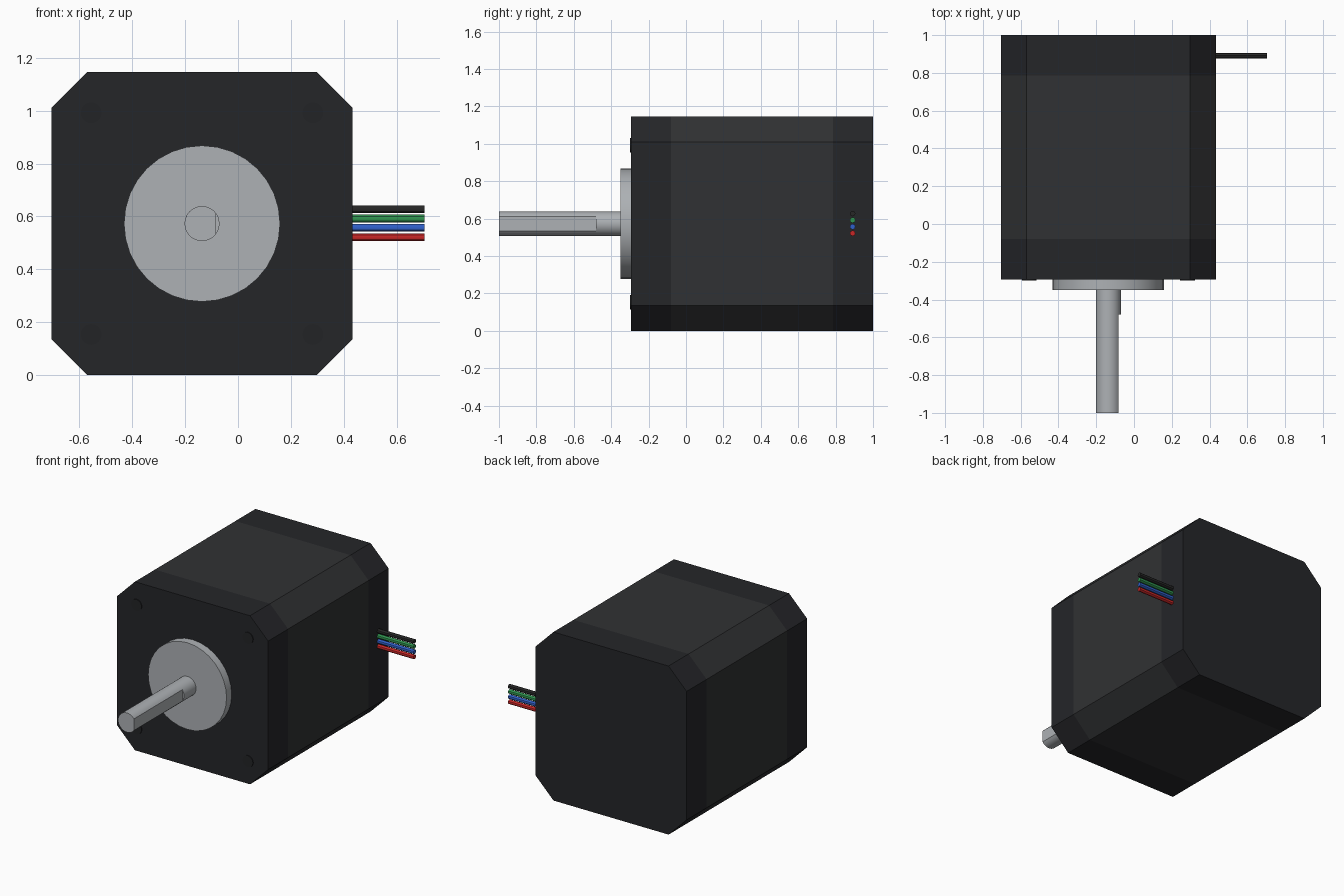
import bpy, math
from math import cos, sin, pi

if "Cube" in bpy.data.objects:
    bpy.data.objects.remove(bpy.data.objects["Cube"])

CX, CZ, H = -0.136, 0.573, 0.0
HX, HZ, CH = 0.569, 0.573, 0.136   # body half sizes and corner chamfer


def material(name, rgb):
    m = bpy.data.materials.new(name)
    m.diffuse_color = (*rgb, 1)
    m.use_nodes = True
    m.node_tree.nodes["Principled BSDF"].inputs["Base Color"].default_value = m.diffuse_color
    return m


def prism(name, profile, a, b, mat, axis='Y', smooth=False):
    """Extrude a closed 2D profile from a to b along the Y axis (x, z) or X axis (y, z)."""
    n = len(profile)
    place = (lambda u, v, d: (u, d, v)) if axis == 'Y' else (lambda u, v, d: (d, u, v))
    verts = [place(u, v, d) for d in (a, b) for u, v in profile]
    faces = [(i, (i + 1) % n, n + (i + 1) % n, n + i) for i in range(n)]
    faces += [tuple(reversed(range(n))), tuple(range(n, 2 * n))]
    if axis == 'Y':
        pass
    else:
        faces = [tuple(f) for f in faces]
    me = bpy.data.meshes.new(name)
    me.from_pydata(verts, [], faces)
    # make every face point outwards
    import bmesh
    bm = bmesh.new()
    bm.from_mesh(me)
    bmesh.ops.recalc_face_normals(bm, faces=bm.faces)
    bm.to_mesh(me)
    bm.free()
    me.materials.append(mat)
    ob = bpy.data.objects.new(name, me)
    bpy.context.collection.objects.link(ob)
    if smooth:
        bpy.ops.object.select_all(action='DESELECT')
        ob.select_set(True)
        bpy.context.view_layer.objects.active = ob
        bpy.ops.object.shade_smooth_by_angle(angle=math.radians(30))
    return ob


def circle(u, v, r, n):
    return [(u + r * cos(2 * pi * i / n), v + r * sin(2 * pi * i / n)) for i in range(n)]


cap_mat = material("cap_black", (0.018, 0.019, 0.022))
core_mat = material("core_grey", (0.030, 0.031, 0.033))
hole_mat = material("hole_black", (0.016, 0.017, 0.019))
steel = material("steel", (0.42, 0.44, 0.46))

# Body: chamfered square in three sections
octagon = []
for sx, sz in ((1, 1), (-1, 1), (-1, -1), (1, -1)):
    pair = [(CX + sx * HX, CZ + sz * (HZ - CH)), (CX + sx * (HX - CH), CZ + sz * HZ)]
    octagon += pair if sx * sz > 0 else pair[::-1]
prism("front_cap", octagon, -0.295, -0.08, cap_mat)
prism("body_core", octagon, -0.08, 0.785, core_mat)
prism("rear_cap", octagon, 0.785, 1.0, cap_mat)

# Mounting screw spots in the four corners
for sx in (-1, 1):
    for sz in (-1, 1):
        prism("mounting_hole", circle(CX + sx * 0.419, CZ + sz * 0.419, 0.039, 24),
              -0.300, -0.27, hole_mat, smooth=True)

# Round pilot boss
prism("pilot_boss", circle(CX, CZ, 0.295, 32), -0.35, -0.295, steel, smooth=True)

# Shaft: round root, D-shaped outer length with the flat facing +x
R = 0.066
prism("shaft_root", circle(CX, CZ, R, 32), -0.48, -0.35, steel, smooth=True)
a0 = math.acos(0.053 / R)
d_profile = [(CX + R * cos(a), CZ + R * sin(a))
             for a in (a0 + (2 * pi - 2 * a0) * i / 28 for i in range(29))]
prism("shaft_flat", d_profile, -1.0, -0.48, steel, smooth=True)

# Four lead wires out of the right side
colours = {"red": (0.58, 0.02, 0.02), "blue": (0.03, 0.12, 0.6),
           "green": (0.03, 0.3, 0.08), "black": (0.02, 0.02, 0.02)}
for i, (name, rgb) in enumerate(colours.items()):
    prism("wire_" + name, circle(0.891, 0.522 + 0.035 * i, 0.0145, 12),
          0.42, 0.705, material("wire_" + name, rgb), axis='X', smooth=True)
